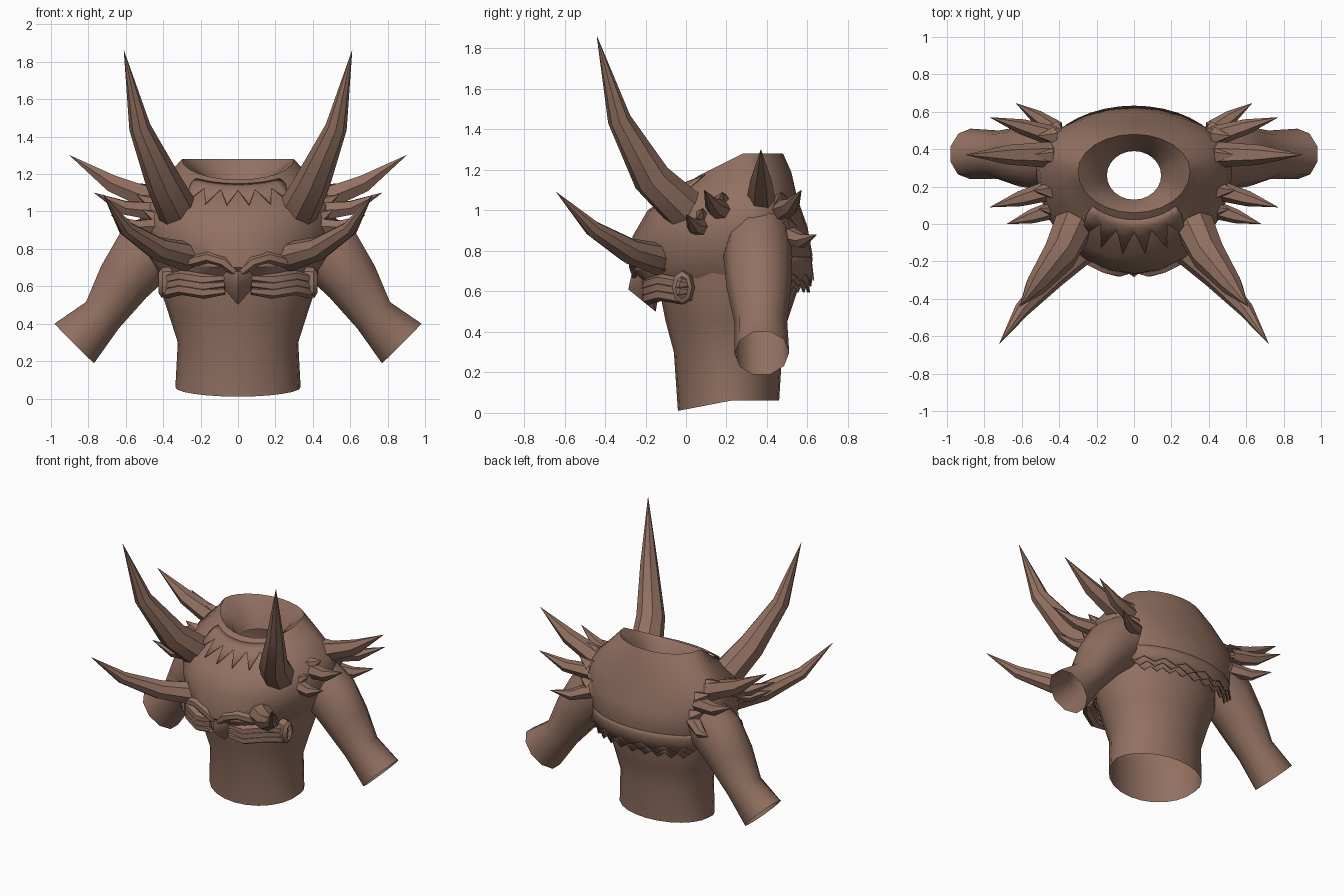
import bpy, bmesh, math
from mathutils import Vector

if "Cube" in bpy.data.objects:
    bpy.data.objects.remove(bpy.data.objects["Cube"])

brown = bpy.data.materials.new("leather_brown")
brown.diffuse_color = (0.29, 0.165, 0.12, 1)
brown.use_nodes = True
brown.node_tree.nodes["Principled BSDF"].inputs["Base Color"].default_value = brown.diffuse_color


def make(name, verts, faces, angle=40, thick=0):
    me = bpy.data.meshes.new(name)
    me.from_pydata([tuple(v) for v in verts], [], faces)
    bm = bmesh.new()
    bm.from_mesh(me)
    bmesh.ops.recalc_face_normals(bm, faces=bm.faces)
    bm.to_mesh(me)
    bm.free()
    me.materials.append(brown)
    ob = bpy.data.objects.new(name, me)
    bpy.context.collection.objects.link(ob)
    if thick:
        mod = ob.modifiers.new("thickness", 'SOLIDIFY')
        mod.thickness = thick
    bpy.ops.object.select_all(action='DESELECT')
    ob.select_set(True)
    bpy.context.view_layer.objects.active = ob
    bpy.ops.object.shade_smooth_by_angle(angle=math.radians(angle))
    return ob


def skin(rings, closed=True):
    """Join rows of points with quads."""
    n = len(rings[0])
    verts = [p for r in rings for p in r]
    faces = [(i * n + j, i * n + (j + 1) % n, (i + 1) * n + (j + 1) % n, (i + 1) * n + j)
             for i in range(len(rings) - 1) for j in range(n if closed else n - 1)]
    return verts, faces


def ring_point(ring, a):
    """Egg-shaped ring; a = 0 faces the front, pi the back."""
    zf, zb, yf, yb, cy, w = ring
    c = math.cos(a)
    y = cy - c * ((cy - yf) if c > 0 else (yb - cy))
    z = zb + (zf - zb) * max(c, 0)
    return Vector((w * math.sin(a), y, z))


def tube(name, pts, radii, ref, sides=7, s=1):
    """Sweep a tapering tube along points, mirrored by s."""
    pts = [Vector(p) for p in pts]
    rings = []
    for i, p in enumerate(pts):
        t = (pts[min(i + 1, len(pts) - 1)] - pts[max(i - 1, 0)]).normalized()
        u = (Vector(ref) - t * t.dot(Vector(ref))).normalized()
        v = t.cross(u)
        ra, rb = radii[i] if isinstance(radii[i], tuple) else (radii[i], radii[i])
        ring = [p + u * ra * math.cos(k * math.tau / sides) + v * rb * math.sin(k * math.tau / sides)
                for k in range(sides)]
        rings.append([Vector((q.x * s, q.y, q.z)) for q in ring])
    return make(name, *skin(rings))


N = 24
ANG = [k * math.tau / N for k in range(N)]

# Torso, an open tube: z front, z back, y front, y back, y middle, half width
torso = [(0.01, 0.06, -0.04, 0.46, 0.22, 0.335), (0.30, 0.30, -0.06, 0.475, 0.22, 0.322),
         (0.45, 0.45, -0.10, 0.50, 0.22, 0.37), (0.60, 0.60, -0.13, 0.55, 0.22, 0.42),
         (0.80, 0.80, -0.14, 0.55, 0.22, 0.44)]
make("torso", *skin([[ring_point(r, a) for a in ANG] for r in torso]))

# Mantle, rolling over the collar into the neck hole
mantle = [(0.63, 0.68, -0.20, 0.59, 0.33, 0.43), (0.70, 0.78, -0.27, 0.625, 0.33, 0.49),
          (0.87, 0.92, -0.265, 0.60, 0.33, 0.53), (1.00, 1.06, -0.19, 0.55, 0.33, 0.51),
          (1.09, 1.19, -0.06, 0.52, 0.31, 0.38), (1.17, 1.28, 0.06, 0.48, 0.28, 0.30),
          (1.12, 1.20, 0.10, 0.43, 0.27, 0.20), (1.04, 1.08, 0.13, 0.39, 0.26, 0.145)]
make("mantle", *skin([[ring_point(r, a) for a in ANG] for r in mantle]))


def surf(u, a, off):
    """Point just outside the mantle; u counts rings upward."""
    u = max(0, min(u, 4.999))
    i = int(u)
    p = ring_point(mantle[i], a).lerp(ring_point(mantle[i + 1], a), u - i)
    d = Vector((p.x, p.y - 0.3, 0.15 * (i > 2) * 3))
    return p + d.normalized() * off


def fringe(name, a0, a1, teeth, u0, drop, off, deep=0.06):
    """Fur strip with a toothed lower edge."""
    n = teeth * 2
    rows = [[], [], []]
    for k in range(n + 1):
        a = a0 + (a1 - a0) * k / n
        d = drop + (deep if k % 2 else 0)
        p = surf(u0, a, 0.004)
        rows[0].append(p)
        rows[1].append(surf(u0 - 0.3, a, off) if u0 > 0.3 else p + Vector((0, 0, -0.02)))
        q = surf(u0 - 0.3, a, off + 0.01)
        if u0 > 2:
            q = surf(u0 - drop * 10 - (0.9 if k % 2 else 0), a, off)
        else:
            q.z -= d
        rows[2].append(q)
    make(name, *skin(rows, False), angle=30, thick=0.008)


# Three overlapping back fringes
for i in range(3):
    fringe("back_fringe", math.pi - 1.15 + 0.1 * i, math.pi + 1.15 - 0.1 * i, 7 + i,
           0.9 - 0.3 * i, 0.05, 0.012, 0.035)
# Fur tufts below the front of the collar
fringe("neck_fur", -0.75, 0.75, 6, 4.7, 0.05, 0.015)

for s in (1, -1):
    # Sleeves, open at the wrist
    tube("sleeve", [(0.36, 0.36, 0.88), (0.50, 0.355, 0.77), (0.61, 0.36, 0.625),
                    (0.725, 0.37, 0.445), (0.875, 0.375, 0.295)],
         [(0.16, 0.17), (0.17, 0.185), (0.16, 0.155), (0.13, 0.118), (0.135, 0.157)],
         (0, 1, 0), 10, s)
    # Large upper and lower horns
    tube("upper_horn", [(0.26, 0.09, 0.92), (0.32, 0.0, 1.0), (0.40, -0.17, 1.16),
                        (0.525, -0.33, 1.45), (0.61, -0.44, 1.86)],
         [0.10, 0.11, 0.095, 0.058, 0.001], (1, 1, 0), 8, s)
    tube("lower_horn", [(0.20, -0.06, 0.77), (0.28, -0.14, 0.76), (0.43, -0.28, 0.80),
                        (0.60, -0.46, 0.91), (0.72, -0.64, 1.09)],
         [0.075, 0.08, 0.065, 0.042, 0.001], (1, 1, 0), 8, s)
    # Shoulder spikes: base, tip, radius
    for b, t, r in [((0.45, 0.37, 1.06), (0.90, 0.37, 1.30), 0.07),
                    ((0.43, 0.47, 1.0), (0.77, 0.57, 1.10), 0.055),
                    ((0.41, 0.50, 0.88), (0.63, 0.645, 0.88), 0.05),
                    ((0.45, 0.18, 1.0), (0.77, 0.09, 1.10), 0.055),
                    ((0.42, 0.08, 0.92), (0.68, 0.0, 0.98), 0.05)]:
        b, t = Vector(b), Vector(t)
        mid = b.lerp(t, 0.5) - Vector((0, 0, 0.03))
        tube("shoulder_spike", [b, mid, t], [r, r * 0.75, 0.001], (0, 1, 0), 6, s)
        # Short tuft at the root of each spike
        tube("spike_tuft", [b + Vector((0, 0, 0.04)), b + Vector((0.09, 0, 0.09))],
             [0.05, 0.001], (0, 1, 0), 5, s)
    # Brow ridge arching away from the centre
    tube("brow", [(0.0, -0.24, 0.66), (0.08, -0.255, 0.73), (0.16, -0.235, 0.755),
                  (0.25, -0.19, 0.73), (0.34, -0.11, 0.72)],
         [0.02, 0.03, 0.03, 0.03, 0.012], (0, 0, 1), 6, s)
    # Layered cheek folds below the brow
    for k in range(3):
        z = 0.645 - 0.035 * k
        tube("cheek_fold", [(0.07, -0.20, z), (0.18, -0.185, z - 0.01), (0.30, -0.12, z + 0.01),
                            (0.385, -0.02, z - 0.01), (0.37, 0.03, z - 0.01)],
             [0.02, 0.032, 0.032, 0.03, 0.01], (0, 0, 1), 6, s)
    # Raised side pad
    tube("side_pad", [(0.36, -0.01, 0.62), (0.41, -0.02, 0.62), (0.425, -0.02, 0.62)],
         [(0.055, 0.085), (0.05, 0.08), (0.03, 0.055)], (0, 1, 0), 8, s)

# Pointed beak at the centre of the chest
beak = [(0, -0.27, 0.68), (-0.07, -0.23, 0.68), (-0.105, -0.18, 0.62), (0, -0.15, 0.50),
        (0.105, -0.18, 0.62), (0.07, -0.23, 0.68), (0, -0.285, 0.61), (0, -0.12, 0.66)]
make("beak", beak, [(0, 1, 6), (1, 2, 6), (2, 3, 6), (3, 4, 6), (4, 5, 6), (5, 0, 6),
                    (1, 0, 7), (2, 1, 7), (3, 2, 7), (4, 3, 7), (5, 4, 7), (0, 5, 7)], angle=30)
